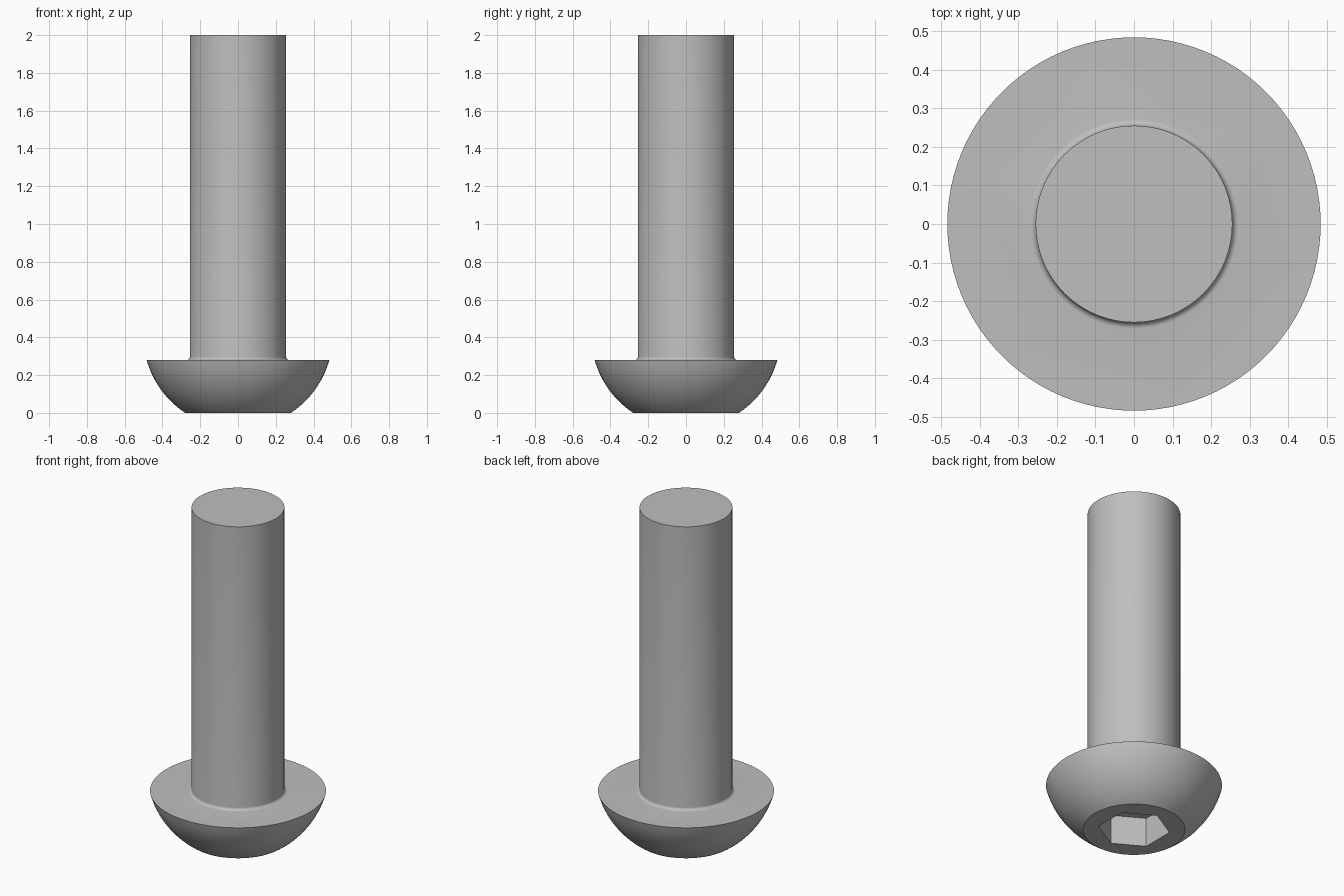
import bpy
import bmesh
import math
from mathutils import Matrix, Vector

cube = bpy.data.objects.get("Cube")
if cube:
    bpy.data.objects.remove(cube, do_unlink=True)

SEGMENTS = 96
SHAFT_R, HEAD_R, FLAT_R = 0.255, 0.484, 0.28
HEAD_H, TOTAL_H = 0.28, 2.0
FILLET = 0.017
SOCKET_R, SOCKET_DEPTH = 0.197, 0.177

steel = bpy.data.materials.new("grey steel")
steel.use_nodes = True
colour = (0.52, 0.52, 0.52, 1)
steel.diffuse_color = colour
steel.node_tree.nodes["Principled BSDF"].inputs["Base Color"].default_value = colour


def add_object(name, bm):
    mesh = bpy.data.meshes.new(name)
    bmesh.ops.recalc_face_normals(bm, faces=bm.faces)
    bm.to_mesh(mesh)
    bm.free()
    mesh.materials.append(steel)
    obj = bpy.data.objects.new(name, mesh)
    bpy.context.collection.objects.link(obj)
    return obj


def arc(cx, cz, r, start, end, steps):
    return [(cx + r * math.cos(start + (end - start) * i / steps),
             cz + r * math.sin(start + (end - start) * i / steps))
            for i in range(steps + 1)]


# Profile: flat nose, domed head centred on the axis, root fillet, shaft
dome_z = (HEAD_R**2 + HEAD_H**2 - FLAT_R**2) / (2 * HEAD_H)
dome_r = math.hypot(FLAT_R, dome_z)
profile = [(0, 0)]
profile += arc(0, dome_z, dome_r, math.atan2(-dome_z, FLAT_R),
               math.atan2(HEAD_H - dome_z, HEAD_R), 16)
profile += arc(SHAFT_R + FILLET, HEAD_H + FILLET, FILLET,
               -math.pi / 2, -math.pi, 6)
profile += [(SHAFT_R, TOTAL_H), (0, TOTAL_H)]

# Revolve the bolt body
bm = bmesh.new()
verts = [bm.verts.new((x, 0, z)) for x, z in profile]
edges = [bm.edges.new(pair) for pair in zip(verts, verts[1:])]
bmesh.ops.spin(bm, geom=verts + edges, cent=(0, 0, 0), axis=(0, 0, 1),
               angle=math.tau, steps=SEGMENTS)
bmesh.ops.remove_doubles(bm, verts=bm.verts, dist=0.0001)
bmesh.ops.dissolve_limit(bm, angle_limit=0.001, verts=bm.verts, edges=bm.edges)
bolt = add_object("bolt", bm)

# Hexagonal drive socket, with corners on the y axis
bm = bmesh.new()
bmesh.ops.create_cone(bm, cap_ends=True, segments=6, radius1=SOCKET_R,
                      radius2=SOCKET_R, depth=SOCKET_DEPTH * 2)
corner = max(bm.verts, key=lambda v: v.co.y).co
turn = math.pi / 2 - math.atan2(corner.y, corner.x)
bmesh.ops.rotate(bm, verts=bm.verts, cent=Vector(),
                 matrix=Matrix.Rotation(turn, 3, "Z"))
cutter = add_object("socket_cutter", bm)
cutter.hide_render = True

cut = bolt.modifiers.new("socket", "BOOLEAN")
cut.operation = "DIFFERENCE"
cut.solver = "EXACT"
cut.object = cutter

bpy.ops.object.select_all(action="DESELECT")
bolt.select_set(True)
bpy.context.view_layer.objects.active = bolt
bpy.ops.object.modifier_apply(modifier=cut.name)
bpy.data.objects.remove(cutter, do_unlink=True)
bpy.ops.object.shade_smooth_by_angle(angle=math.radians(30))
